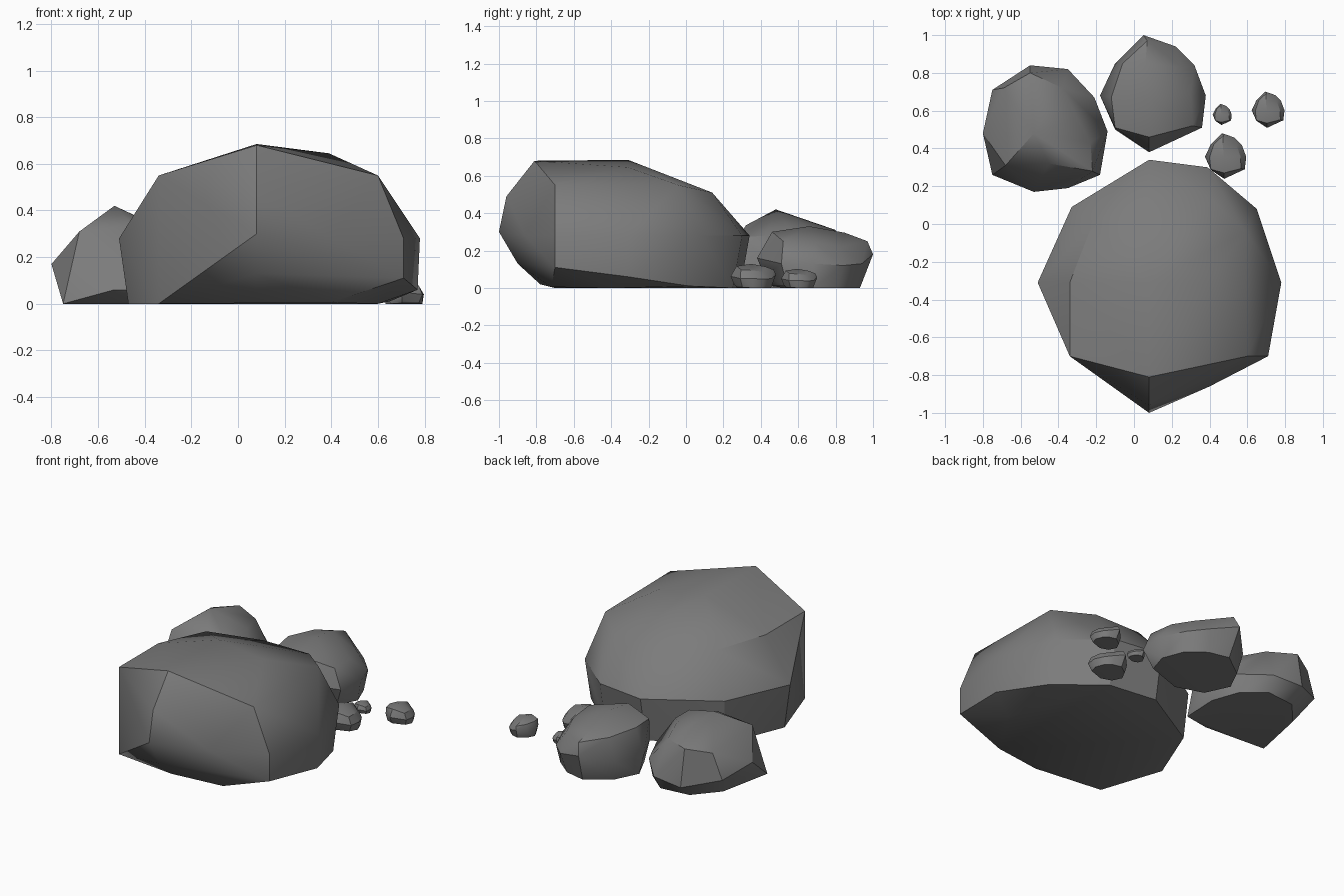
import bpy, bmesh, math

stone = bpy.data.materials.new("dark_stone")
stone.diffuse_color = (.2, .2, .2, 1)


def rock(name, points, centre=(0, 0), s=1, loc=(0, 0), smooth=29):
    """Chiselled stone: hull around its corner points, scaled about a centre."""
    bm = bmesh.new()
    for x, y, z in points:
        bm.verts.new(((x - centre[0]) * s + loc[0],
                      (y - centre[1]) * s + loc[1], z * s))
    res = bmesh.ops.convex_hull(bm, input=bm.verts[:])
    junk = {g for g in res["geom_interior"] + res["geom_unused"]
            if isinstance(g, bmesh.types.BMVert)}
    bmesh.ops.delete(bm, geom=list(junk), context='VERTS')
    bmesh.ops.dissolve_limit(bm, angle_limit=math.radians(2),
                             verts=bm.verts[:], edges=bm.edges[:])
    bmesh.ops.recalc_face_normals(bm, faces=bm.faces[:])
    me = bpy.data.meshes.new(name)
    bm.to_mesh(me)
    bm.free()
    me.materials.append(stone)
    ob = bpy.data.objects.new(name, me)
    bpy.context.collection.objects.link(ob)
    bpy.ops.object.select_all(action='DESELECT')
    ob.select_set(True)
    bpy.context.view_layer.objects.active = ob
    bpy.ops.object.shade_smooth_by_angle(angle=math.radians(smooth))


# Big boulder: base, girdle and crown corners
base = [(-.34, -.70, 0), (.08, -.78, .02), (.40, -.72, .005), (.60, -.40, 0),
        (.65, .02, .01), (.39, .25, 0), (.08, .29, 0),
        (-.32, .06, 0), (-.47, -.31, 0)]
girdle = [(.08, -.90, .13), (.08, -1.0, .30), (.08, -.96, .49), (.71, -.70, .11),
          (.40, -.86, .28), (.71, -.70, .28), (.77, -.31, .06), (.78, -.31, .28),
          (.65, .08, .28), (.39, .30, .28), (.08, .34, .28), (-.33, .09, .28),
          (-.51, -.31, .28)]
crown = [(-.34, -.70, .55), (.08, -.81, .68), (.60, -.70, .55), (.64, -.31, .49),
         (.59, -.04, .55), (.40, .14, .51), (.08, .14, .51), (-.22, 0, .54),
         (-.34, -.31, .55), (.08, -.31, .685), (.39, -.31, .645)]
rock("big_boulder", base + girdle + crown, smooth=32)

# Peaked boulder at the back left, flaring towards the ground
rock("peaked_boulder", [
    (-.75, .26, 0), (-.64, .24, .01), (-.35, .22, .01), (-.18, .26, 0),
    (-.17, .49, 0), (-.23, .66, 0), (-.36, .77, 0), (-.55, .75, 0), (-.68, .60, 0),
    (-.53, .17, .06), (-.35, .19, .06), (-.14, .49, .13), (-.21, .67, .11),
    (-.35, .82, .09), (-.55, .84, .08), (-.75, .71, .13), (-.80, .48, .17),
    (-.68, .31, .31), (-.45, .32, .335), (-.22, .28, .27), (-.23, .43, .28),
    (-.32, .55, .32), (-.38, .72, .30), (-.55, .80, .31), (-.69, .72, .29),
    (-.53, .48, .42)], smooth=33)

# Teardrop boulder at the back, repeated smaller for the pebbles
drop = [
    (.08, .46, .01), (.31, .54, .01), (.36, .68, 0), (.31, .81, 0), (.20, .90, 0),
    (.07, .93, 0), (-.08, .82, 0), (-.15, .68, 0), (-.08, .53, 0),
    (.08, .42, .06), (.08, .38, .16), (.36, .51, .13), (.38, .68, .13),
    (.32, .84, .12), (.22, .94, .13), (.05, 1.0, .18), (-.10, .85, .12),
    (-.18, .68, .12), (-.10, .50, .14),
    (.08, .46, .30), (.31, .52, .25), (.30, .69, .24), (.25, .83, .22),
    (.07, .97, .25), (-.06, .85, .27), (-.12, .67, .28), (-.10, .51, .27),
    (.08, .66, .33), (.06, .85, .295)]
rock("teardrop_boulder", drop, smooth=33)
for name, loc, s in (("near_pebble", (.485, .36), .39),
                     ("far_pebble", (.71, .605), .31),
                     ("tiny_pebble", (.467, .58), .18)):
    rock(name, drop, (.10, .69), s, loc)
